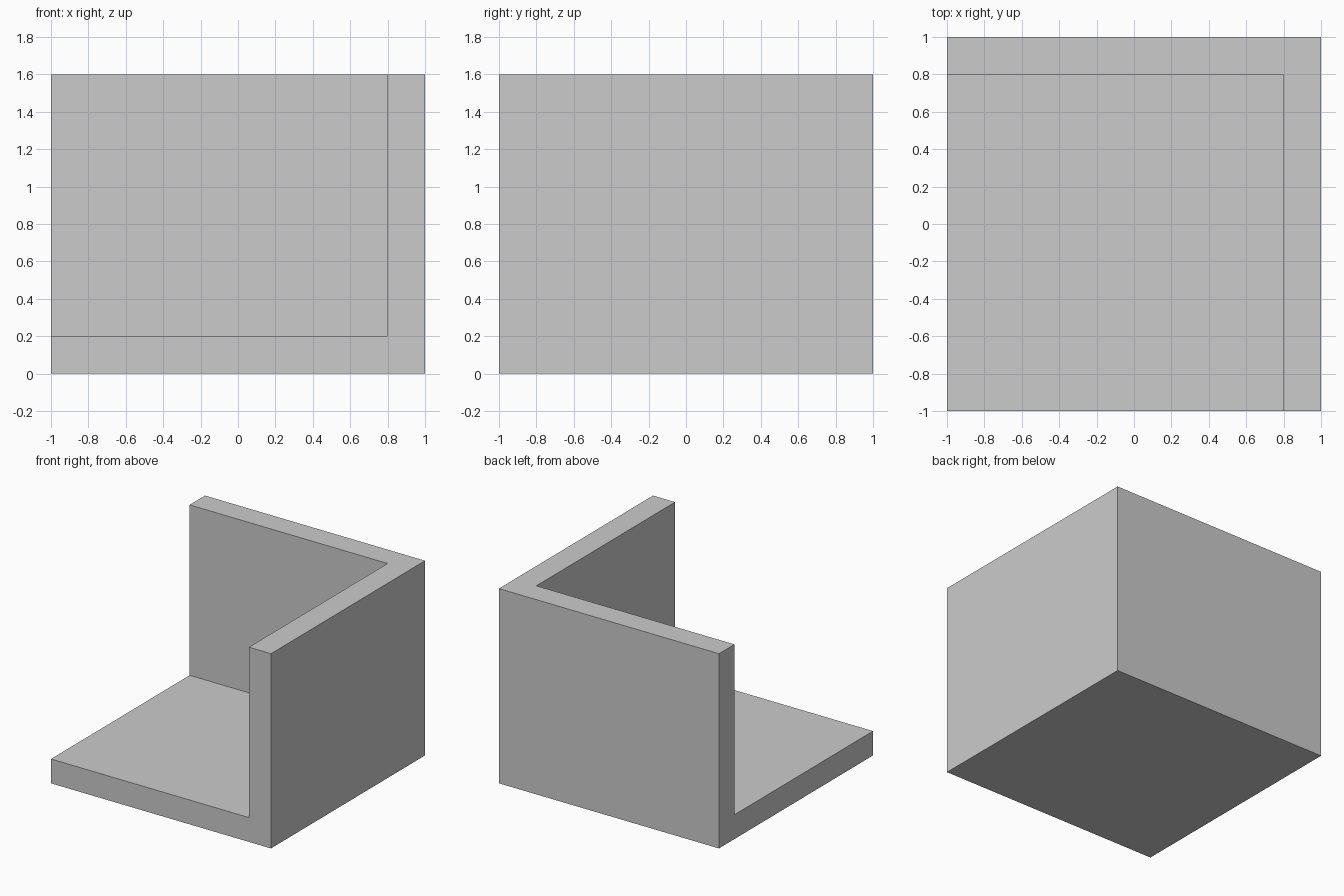
import bpy

if "Cube" in bpy.data.objects:
    bpy.data.objects.remove(bpy.data.objects["Cube"])


def box(name, lo, hi):
    """Axis-aligned box between two opposite corners."""
    bpy.ops.mesh.primitive_cube_add(size=1)
    ob = bpy.context.object
    ob.name = ob.data.name = name
    ob.location = [(a + b) / 2 for a, b in zip(lo, hi)]
    ob.scale = [b - a for a, b in zip(lo, hi)]
    bpy.ops.object.transform_apply(location=True, rotation=False, scale=True)
    return ob


WALL = 0.2

# Solid block that becomes the floor with a back wall and a right wall
room = box("room_corner", (-1, -1, 0), (1, 1, 1.6))

# Cutter opens the front, left and top, leaving one wall thickness elsewhere
cutter = box("room_cutter", (-1.5, -1.5, WALL), (1 - WALL, 1 - WALL, 2))
cutter.hide_render = True

# Hollow out the room
cut = room.modifiers.new("hollow", 'BOOLEAN')
cut.operation = 'DIFFERENCE'
cut.solver = 'EXACT'
cut.object = cutter
bpy.context.view_layer.objects.active = room
bpy.ops.object.modifier_apply(modifier=cut.name)
bpy.data.objects.remove(cutter)
